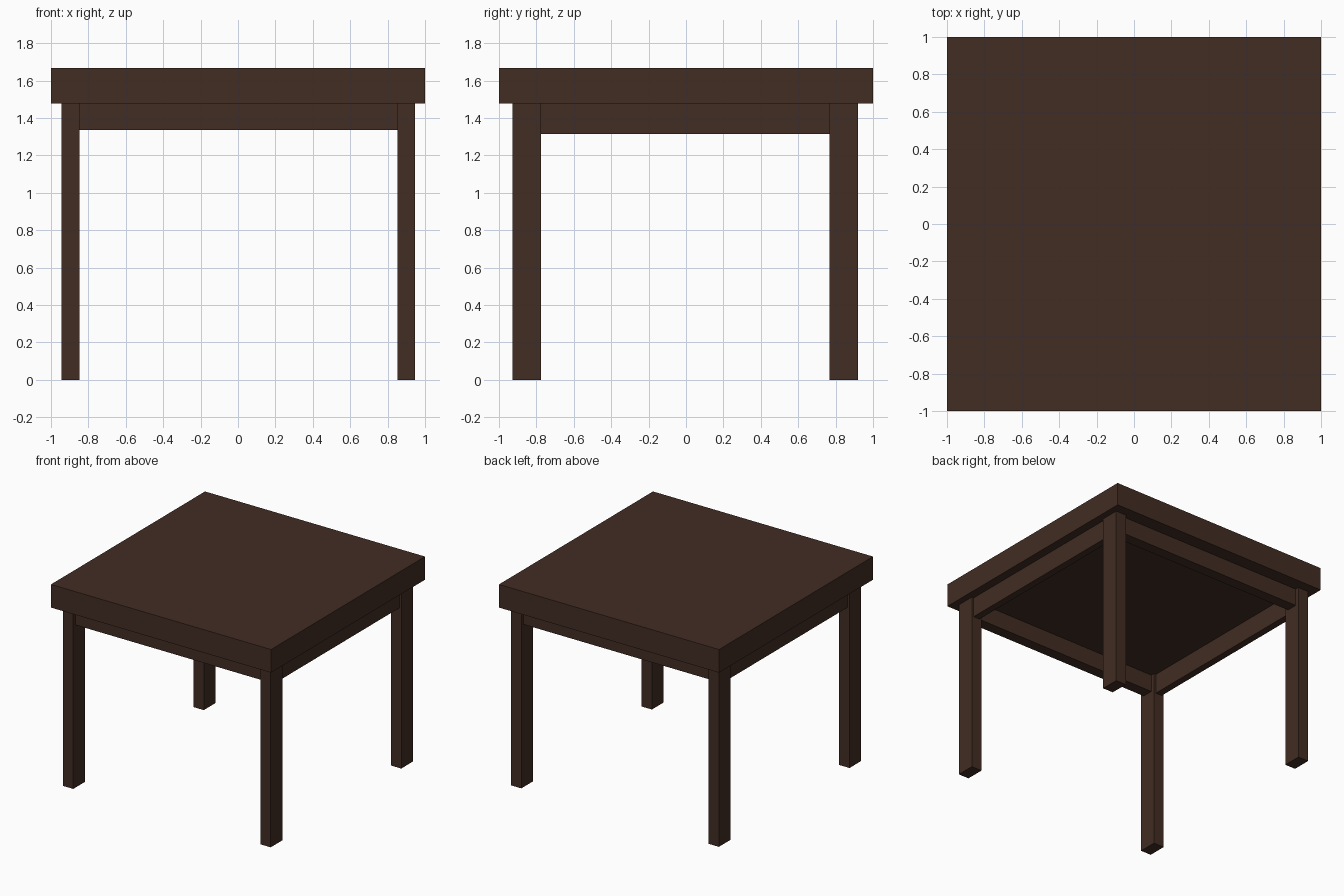
import bpy

if "Cube" in bpy.data.objects:
    bpy.data.objects.remove(bpy.data.objects["Cube"])

# Single dark wood colour
wood = bpy.data.materials.new("dark brown wood")
wood.diffuse_color = (0.054, 0.026, 0.017, 1.0)
wood.use_nodes = True
wood.node_tree.nodes["Principled BSDF"].inputs["Base Color"].default_value = wood.diffuse_color


def box(name, x, y, z):
    """Axis-aligned box from (min, max) ranges."""
    ranges = (x, y, z)
    bpy.ops.mesh.primitive_cube_add(size=1)
    ob = bpy.context.object
    ob.name = name
    ob.location = [(a + b) / 2 for a, b in ranges]
    ob.scale = [b - a for a, b in ranges]
    bpy.ops.object.transform_apply(location=True, rotation=False, scale=True)
    ob.data.materials.append(wood)
    return ob


UNDER = 1.477  # underside of the top

# Table top
box("table_top", (-1, 1), (-1, 1), (UNDER, 1.667))

# Legs: rectangular section, one per corner
leg_x = {"left": (-0.943, -0.848), "right": (0.853, 0.947)}
leg_y = {"front": (-0.928, -0.776), "back": (0.767, 0.92)}
for yn, yr in leg_y.items():
    for xn, xr in leg_x.items():
        box(f"{yn}_{xn}_leg", xr, yr, (0, UNDER))

# Front and back aprons, centred on the leg depth
for name, yr in leg_y.items():
    c = sum(yr) / 2
    box(f"{name}_apron", (-0.848, 0.853), (c - 0.045, c + 0.045), (1.335, UNDER))

# Side aprons, slightly deeper
for name, xr in leg_x.items():
    c = sum(xr) / 2
    box(f"{name}_apron", (c - 0.029, c + 0.029), (-0.776, 0.767), (1.314, UNDER))
